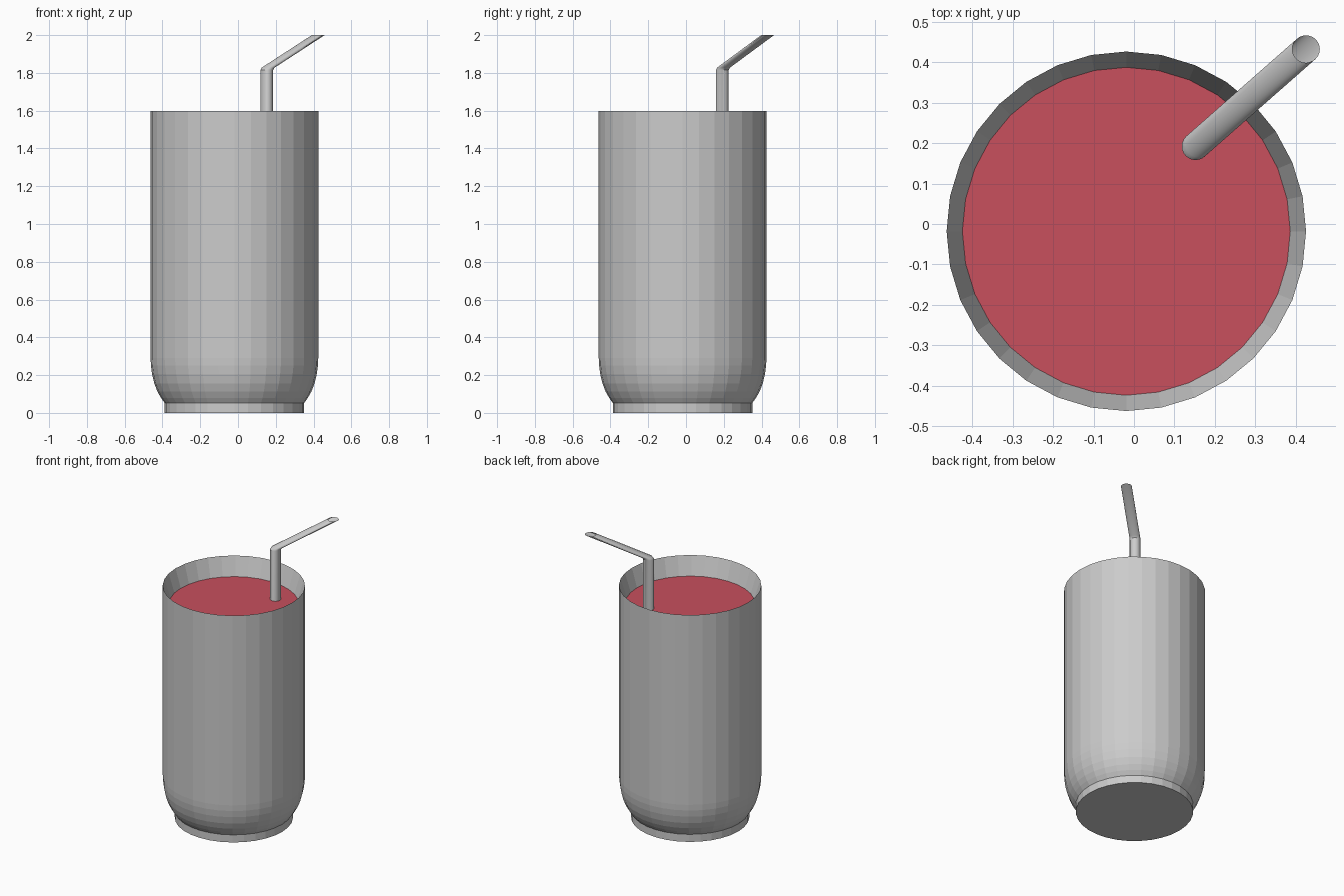
import bpy, bmesh
from math import cos, sin, tau

if "Cube" in bpy.data.objects:
    bpy.data.objects.remove(bpy.data.objects["Cube"])

CX, CY = -0.019, -0.018   # axis of the glass
SIDES = 32


def skin(name, rings, sides, cap_start=False, cap_end=False):
    """Join horizontal circles (x, y, z, radius) into a tube."""
    bm = bmesh.new()
    loops = [[bm.verts.new((x + r * cos(tau * i / sides),
                            y + r * sin(tau * i / sides), z))
              for i in range(sides)] for x, y, z, r in rings]
    for a, b in zip(loops, loops[1:]):
        for i in range(sides):
            j = (i + 1) % sides
            bm.faces.new((a[i], a[j], b[j], b[i]))
    if cap_start:
        bm.faces.new(loops[0][::-1])
    if cap_end:
        bm.faces.new(loops[-1])
    mesh = bpy.data.meshes.new(name)
    bm.to_mesh(mesh)
    bm.free()
    obj = bpy.data.objects.new(name, mesh)
    bpy.context.collection.objects.link(obj)
    return obj


def turned(name, profile, **caps):
    return skin(name, [(CX, CY, z, r) for r, z in profile], SIDES, **caps)


# Glass: foot, rounded shoulder, straight wall, sharp rim, inner wall and floor
outer = [(0.369, 0), (0.369, 0.052), (0.389, 0.08), (0.407, 0.112), (0.424, 0.155),
         (0.436, 0.205), (0.442, 0.25), (0.444, 0.29), (0.444, 1.597)]
inner = [(0.405, 1.47), (0.405, 0.29), (0.385, 0.17), (0.34, 0.09)]
turned("glass", outer + inner, cap_start=True, cap_end=True)

# Drink filling the inside
drink = turned("drink", [(0.338, 0.092), (0.383, 0.172), (0.403, 0.29), (0.405, 1.47)],
               cap_start=True, cap_end=True)
red = bpy.data.materials.new("red_drink")
red.diffuse_color = (0.58, 0.08, 0.11, 1)
red.use_nodes = True
red.node_tree.nodes["Principled BSDF"].inputs["Base Color"].default_value = red.diffuse_color
drink.data.materials.append(red)

# Bent straw, open at the top and cut level
straw = skin("straw", [(0.152, 0.192, 0.12, 0.034), (0.152, 0.192, 1.815, 0.034),
                       (0.160, 0.199, 1.828, 0.034), (0.425, 0.432, 2.0, 0.034)], 24)
straw.data.shade_smooth()
bpy.context.view_layer.objects.active = straw
straw.select_set(True)
bpy.ops.object.shade_smooth_by_angle()
